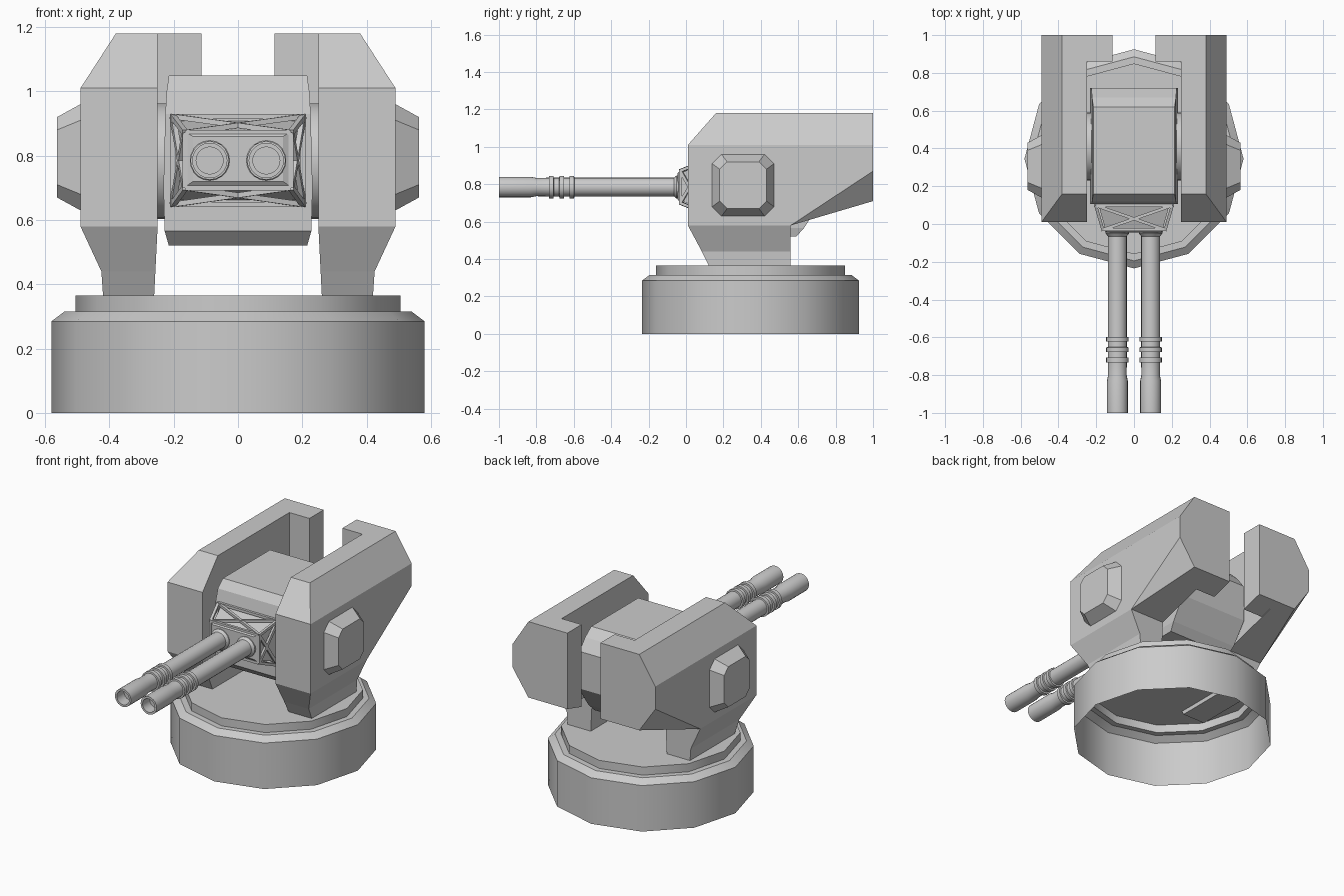
import bpy, bmesh, math
from mathutils import Vector, Matrix

if "Cube" in bpy.data.objects:
    bpy.data.objects.remove(bpy.data.objects["Cube"], do_unlink=True)

GREY = (0.6, 0.6, 0.6, 1)
metal = bpy.data.materials.new("plain grey metal")
metal.use_nodes = True
metal.diffuse_color = GREY
metal.node_tree.nodes["Principled BSDF"].inputs["Base Color"].default_value = GREY


def finish(name, bm, mirror=False, smooth=False, closed=True):
    if closed:
        bmesh.ops.recalc_face_normals(bm, faces=bm.faces)
    mesh = bpy.data.meshes.new(name)
    bm.to_mesh(mesh)
    bm.free()
    mesh.materials.append(metal)
    obj = bpy.data.objects.new(name, mesh)
    bpy.context.collection.objects.link(obj)
    if mirror:
        obj.modifiers.new("mirror", "MIRROR")
    if smooth:
        bpy.ops.object.select_all(action="DESELECT")
        obj.select_set(True)
        bpy.context.view_layer.objects.active = obj
        bpy.ops.object.shade_smooth_by_angle(angle=math.radians(35))
    return obj


def add_hull(bm, points):
    verts = [bm.verts.new(p) for p in points]
    bmesh.ops.convex_hull(bm, input=verts)


def hull(name, points, mirror=False):
    bm = bmesh.new()
    add_hull(bm, points)
    bmesh.ops.dissolve_limit(bm, angle_limit=0.02, verts=bm.verts, edges=bm.edges)
    return finish(name, bm, mirror)


def lathe(name, profile, sides, matrix, mirror=False, cap_start=True):
    """Spin (radius, height) pairs around z, then place with the matrix."""
    bm = bmesh.new()
    rings = []
    for r, h in profile:
        rings.append([bm.verts.new((r * math.cos(a), r * math.sin(a), h))
                      for a in (math.tau * i / sides for i in range(sides))])
    for low, high in zip(rings, rings[1:]):
        for i in range(sides):
            j = (i + 1) % sides
            bm.faces.new((low[i], low[j], high[j], high[i]))
    bm.faces.new(rings[-1])
    if cap_start:
        bm.faces.new(rings[0][::-1])
    bm.transform(matrix)
    return finish(name, bm, mirror, smooth=True, closed=cap_start)


def add_strut(bm, a, b, width):
    """Square bar between two points."""
    a, b = Vector(a), Vector(b)
    turn = (b - a).to_track_quat("Z", "Y").to_matrix().to_4x4()
    size = Matrix.Diagonal((width, width, (b - a).length, 1))
    bmesh.ops.create_cube(bm, size=1, matrix=Matrix.Translation((a + b) / 2) @ turn @ size)


# Twelve-sided turntable, hollow and open underneath
lathe("turntable_base",
      [(.58, 0), (.58, .285), (.54, .315), (.505, .315), (.505, .365)],
      12, Matrix.Translation((0, .345, 0)), cap_start=False)

# Armoured side walls with chamfered outer edges
IN, MID, OUT = .25, .38, .49
hull("side_armour", [
    (IN, .01, .58), (OUT, .01, .58), (IN, .01, 1.01), (OUT, .01, 1.01),
    (IN, .16, 1.18), (MID, .16, 1.18), (IN, 1, 1.18), (MID, 1, 1.18),
    (OUT, 1, 1.01), (OUT, 1, .87), (MID, 1, .71), (IN, 1, .71),
    (IN, .56, .58), (OUT, .56, .58)], mirror=True)

# Rear lips turning inward
hull("rear_lip", [(x, y, z) for x in (.113, IN)
                  for y, z in ((.86, .67), (1, .71), (1, 1.18), (.86, 1.18))], mirror=True)

# Tapered feet standing on the turntable
foot_rings = [(.58, .25, .49, .01), (.44, .257, .425, .085), (.34, .262, .418, .135)]
for upper, lower, name in zip(foot_rings, foot_rings[1:], ("upper_foot", "lower_foot")):
    hull(name, [(x, y, z) for z, x0, x1, y0 in (upper, lower)
                for x in (x0, x1) for y in (y0, .56)], mirror=True)


# Octagonal hub covers on the outer walls
def octagon(x, half, cut):
    k = half - cut
    return [(x, .305 + y, .795 + z) for s in (-1, 1) for t in (-1, 1)
            for y, z in ((s * half, t * k), (s * k, t * half))]


hull("hub_cover", octagon(.49, .165, .05) + octagon(.563, .125, .04), mirror=True)

# Gun housing between the walls: half width, front, back at each height
housing = [(1.05, .215, .16, .62), (1.0, .222, .12, .67), (.93, .226, .105, .72),
           (.70, .232, .105, .72), (.565, .228, .105, .63), (.52, .215, .15, .59)]
hull("gun_housing", [(s * w, y, z) for z, w, y0, y1 in housing
                     for s in (-1, 1) for y in (y0, y1)])

# Trunnion disc that carries the housing
lathe("trunnion", [(.18, -.252), (.18, .252)], 32,
      Matrix.Translation((0, .41, .783)) @ Matrix.Rotation(math.pi / 2, 4, "Y"))


# Tapered gun mantlet with crossed struts on its four sides
def rectangle(y, w, z0, z1):
    return [(-w, y, z0), (w, y, z0), (w, y, z1), (-w, y, z1)]


hull("mantlet_core", rectangle(.11, .19, .66, .91) + rectangle(-.035, .15, .715, .86))
back, front = rectangle(.098, .203, .648, .922), rectangle(-.03, .165, .70, .872)
bm = bmesh.new()
for i in range(4):
    j = (i + 1) % 4
    for a, b in ((back[i], back[j]), (front[i], front[j]), (back[i], front[i]),
                 (back[i], front[j]), (back[j], front[i])):
        add_strut(bm, a, b, .016)
finish("mantlet_struts", bm)
hull("mantlet_plate", rectangle(-.03, .168, .70, .875) + rectangle(-.045, .14, .72, .86))

# Twin barrels, drawn from the root out to the hollow muzzle
barrel = [(.05, -.02), (.062, -.02), (.062, .05), (.05, .065)]
for ring in (.61, .665, .72):
    barrel += [(.05, ring - .013), (.06, ring - .012), (.06, ring + .012), (.05, ring + .013)]
barrel += [(.049, .80), (.055, .83), (.055, 1), (.042, 1), (.042, .93)]
lathe("gun_barrel", barrel, 20,
      Matrix.Translation((.088, 0, .785)) @ Matrix.Rotation(math.pi / 2, 4, "X"), mirror=True)
